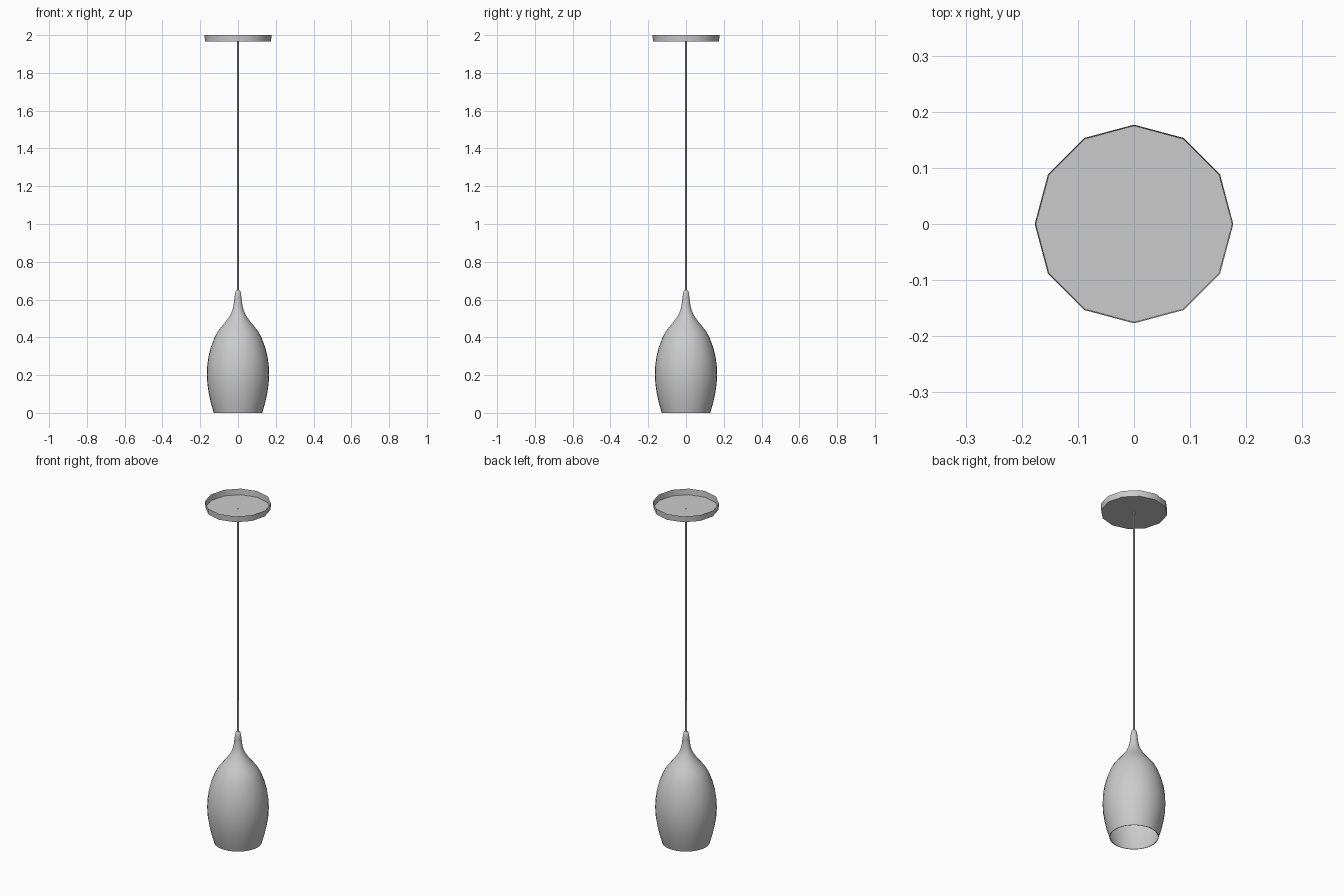
import bpy
import math

if "Cube" in bpy.data.objects:
    bpy.data.objects.remove(bpy.data.objects["Cube"])


def lathe(name, profile, sides, cap_start=False, cap_end=False, angle=40):
    """Revolve (radius, height) points around the z axis."""
    verts, faces = [], []
    for r, z in profile:
        for j in range(sides):
            a = 2 * math.pi * j / sides
            verts.append((r * math.cos(a), r * math.sin(a), z))
    for i in range(len(profile) - 1):
        for j in range(sides):
            k = (j + 1) % sides
            a, b = i * sides, (i + 1) * sides
            faces.append((a + j, a + k, b + k, b + j))
    if cap_start:
        faces.append(tuple(reversed(range(sides))))
    if cap_end:
        faces.append(tuple(range(len(verts) - sides, len(verts))))
    mesh = bpy.data.meshes.new(name)
    mesh.from_pydata(verts, [], faces)
    mesh.update()
    ob = bpy.data.objects.new(name, mesh)
    bpy.context.collection.objects.link(ob)
    bpy.ops.object.select_all(action='DESELECT')
    ob.select_set(True)
    bpy.context.view_layer.objects.active = ob
    bpy.ops.object.shade_smooth_by_angle(angle=math.radians(angle))
    return ob


# Ceiling canopy: shallow twelve-sided dish, open at the top
lathe("ceiling_canopy", [(0.175, 1.965), (0.177, 2.0)], 12, cap_start=True)

# Hanging cord
lathe("cord", [(0.005, 0.64), (0.005, 1.967)], 8, cap_start=True, cap_end=True, angle=50)

# Cord grip above the shade
lathe("cord_grip",
      [(0.018, 0.595), (0.019, 0.60), (0.017, 0.625), (0.012, 0.645), (0.006, 0.65)],
      16, cap_start=True, cap_end=True)

# Bell-shaped glass shade, open at the bottom
lathe("shade",
      [(0.129, 0.003), (0.143, 0.05), (0.154, 0.10), (0.162, 0.15), (0.165, 0.20),
       (0.163, 0.25), (0.156, 0.30), (0.143, 0.35), (0.124, 0.40), (0.108, 0.43),
       (0.084, 0.46), (0.062, 0.487), (0.043, 0.515), (0.031, 0.54),
       (0.024, 0.565), (0.020, 0.60)],
      32)
# Thin lip closing the bottom edge of the shade
lathe("shade_lip", [(0.126, 0.003), (0.126, 0.0), (0.129, 0.0), (0.129, 0.003)], 32)
